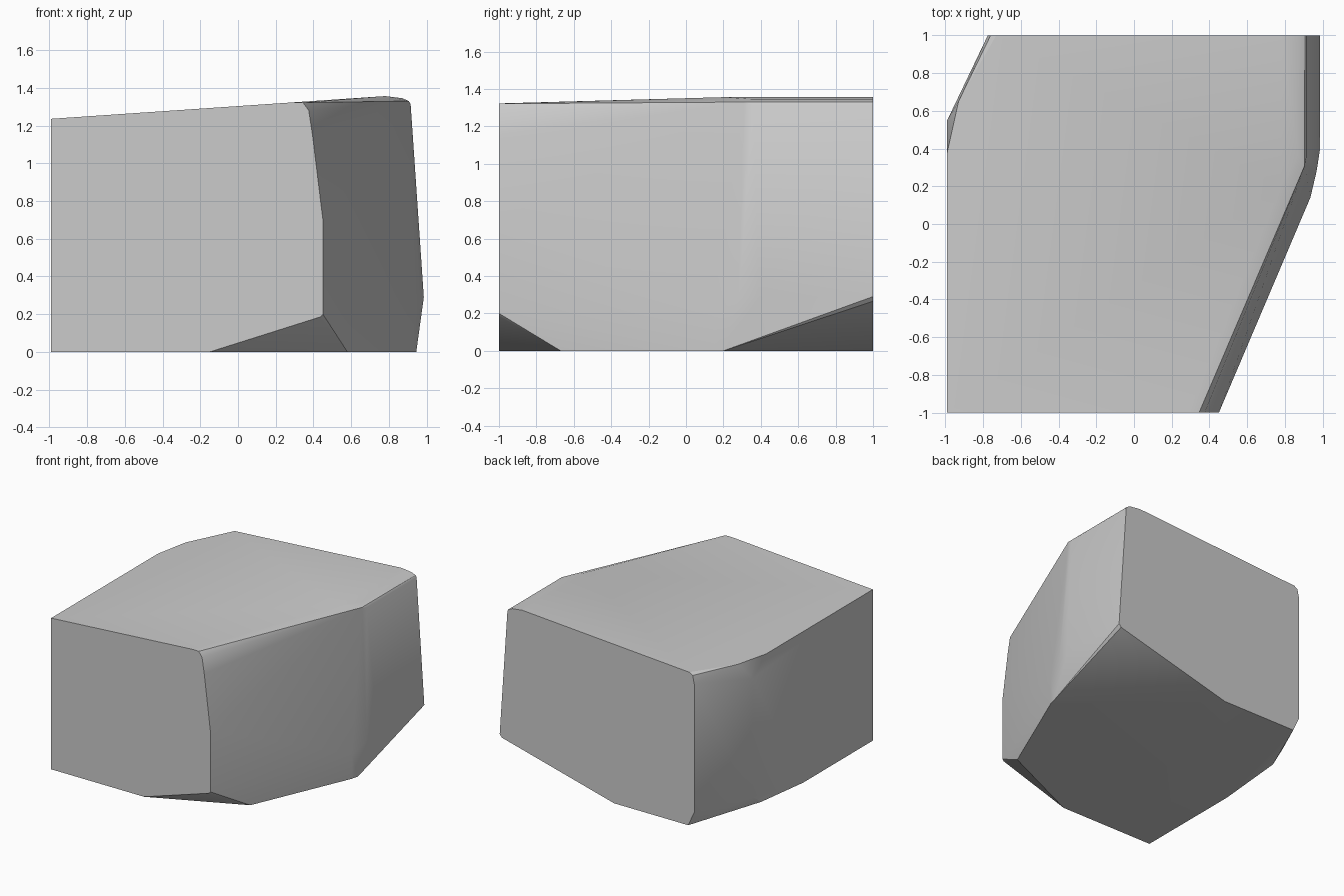
import bpy, bmesh, math

if "Cube" in bpy.data.objects:
    bpy.data.objects.remove(bpy.data.objects["Cube"])


def top(x):
    """Height of the gently tilted top plane."""
    return 1.303 + 0.068 * x


# Front cut face (y = -1), x/z outline
front = [(-0.99, 0), (-0.99, top(-0.99)), (0.29, top(0.29)), (0.345, 1.321),
         (0.375, 1.28), (0.395, 1.15), (0.45, 0.7), (0.45, 0.2),
         (0.435, 0.185), (-0.15, 0)]

# Back cut face (y = 1), x/z outline
back = [(-0.05, 0), (0.965, 0.265), (0.985, 0.29), (0.915, 1.315),
        (0.905, 1.33), (0.87, 1.345), (0.78, top(0.78)),
        (-0.73, top(-0.73)), (-0.76, 1.235), (-0.775, 1.17),
        (-0.775, 0.12), (-0.72, 0)]

# Bulging right wall: rounded vertical corner, rim and foot
right_wall = [(0.78, 0.2, top(0.78)), (0.87, 0.36, 1.345), (0.905, 0.31, 1.33),
              (0.915, 0.36, 1.315), (0.985, 0.39, 0.29), (0.968, 0.28, 0.27),
              (0.935, 0.14, 0.2), (0.945, 0.2, 0), (0.93, 0.14, 0),
              (0.58, -0.67, 0)]

# Chamfered back left corner
left_corner = [(-0.99, 0.38, top(-0.99)), (-0.93, 0.65, top(-0.93)),
               (-0.99, 0.55, 1.1), (-0.99, 0.55, 0.13),
               (-0.99, 0.44, 0.05), (-0.99, -0.1, 0)]

points = [(x, -1, z) for x, z in front] + [(x, 1, z) for x, z in back]
points += right_wall + left_corner

# Wrap the outlines into one solid block
bm = bmesh.new()
for p in points:
    bm.verts.new(p)
hull = bmesh.ops.convex_hull(bm, input=bm.verts[:])
loose = [v for v in bm.verts if not v.link_faces]
bmesh.ops.delete(bm, geom=loose, context='VERTS')
bmesh.ops.dissolve_limit(bm, angle_limit=math.radians(0.6),
                         verts=bm.verts[:], edges=bm.edges[:])
bmesh.ops.recalc_face_normals(bm, faces=bm.faces[:])
mesh = bpy.data.meshes.new("stone_block")
bm.to_mesh(mesh)
bm.free()

block = bpy.data.objects.new("stone_block", mesh)
bpy.context.collection.objects.link(block)
bpy.context.view_layer.objects.active = block
block.select_set(True)
bpy.ops.object.shade_smooth_by_angle(angle=math.radians(30))
